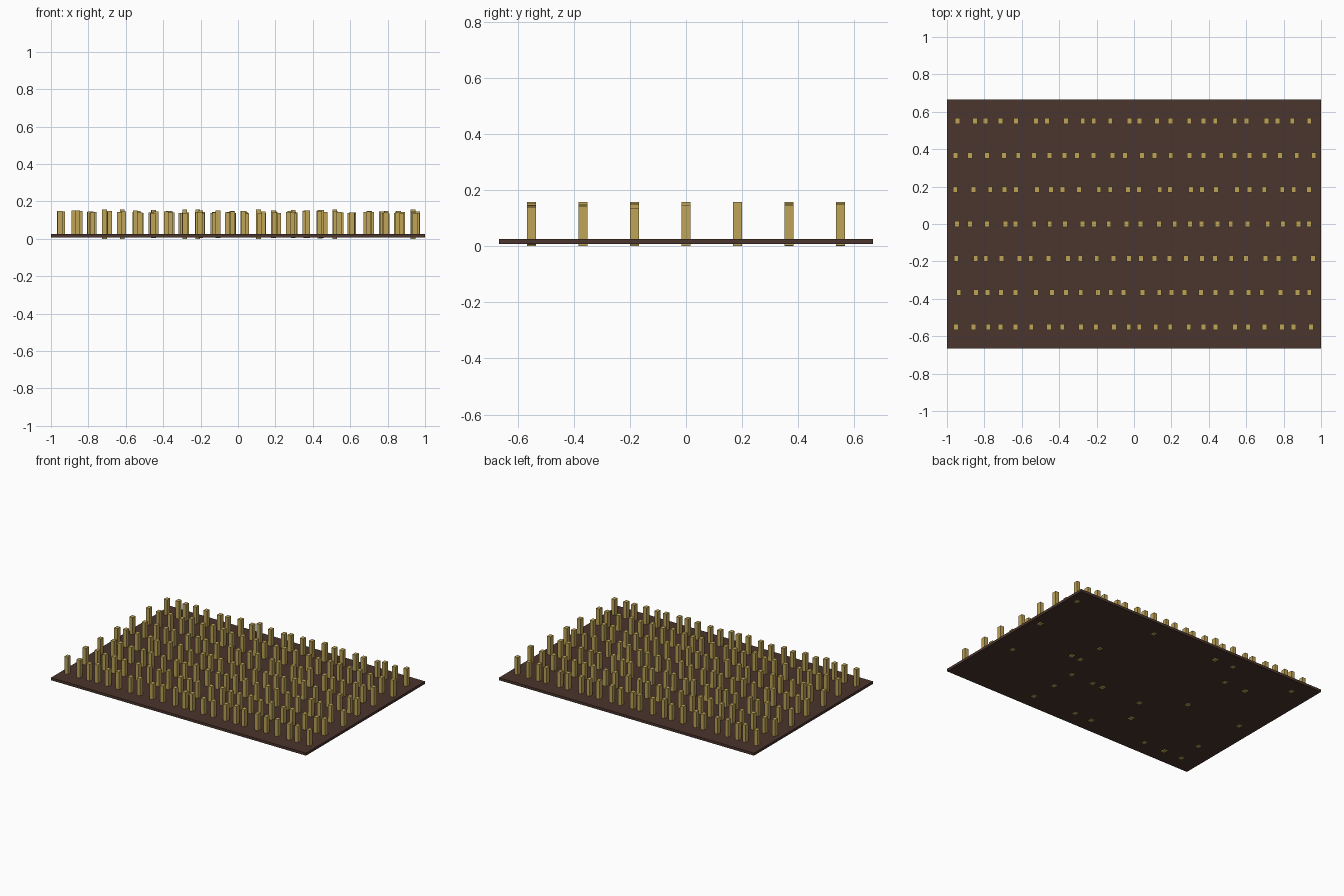
import bpy, bmesh, random
from mathutils import Matrix, Vector

if "Cube" in bpy.data.objects:
    bpy.data.objects.remove(bpy.data.objects["Cube"])

rng = random.Random(7)


def material(name, rgb):
    m = bpy.data.materials.new(name)
    m.diffuse_color = (*rgb, 1)
    m.use_nodes = True
    m.node_tree.nodes["Principled BSDF"].inputs["Base Color"].default_value = m.diffuse_color
    return m


soil = material("dark soil", (0.070, 0.035, 0.026))
straw = material("straw yellow", (0.52, 0.37, 0.095))


def add_box(bm, centre, size):
    mat = Matrix.Translation(Vector(centre)) @ Matrix.Diagonal((*size, 1))
    bmesh.ops.create_cube(bm, size=1, matrix=mat)


def finish(bm, name, mat):
    mesh = bpy.data.meshes.new(name)
    bm.to_mesh(mesh)
    bm.free()
    mesh.materials.append(mat)
    bpy.context.collection.objects.link(bpy.data.objects.new(name, mesh))


# Thin field slab
bm = bmesh.new()
add_box(bm, (0, 0, 0.017), (2, 1.333, 0.018))
finish(bm, "soil_slab", soil)

# Seven rows of 24 cut stalks, unevenly spaced and of varying height;
# the tallest ones just break through the underside
ROWS, COLS = 7, 24
for r in range(ROWS):
    y = -0.55 + r * 1.1 / (ROWS - 1)
    bm = bmesh.new()
    for c in range(COLS):
        x = -0.945 + c * 1.89 / (COLS - 1) + rng.uniform(-0.018, 0.018)
        height = 0.157 - 0.042 * rng.random() ** 0.5
        if c == (r * 5 + 3) % COLS:
            height = 0.157
        add_box(bm, (x, y, 0.0785), (0.026, 0.032, height))
    finish(bm, f"stalk_row_{r + 1}", straw)
